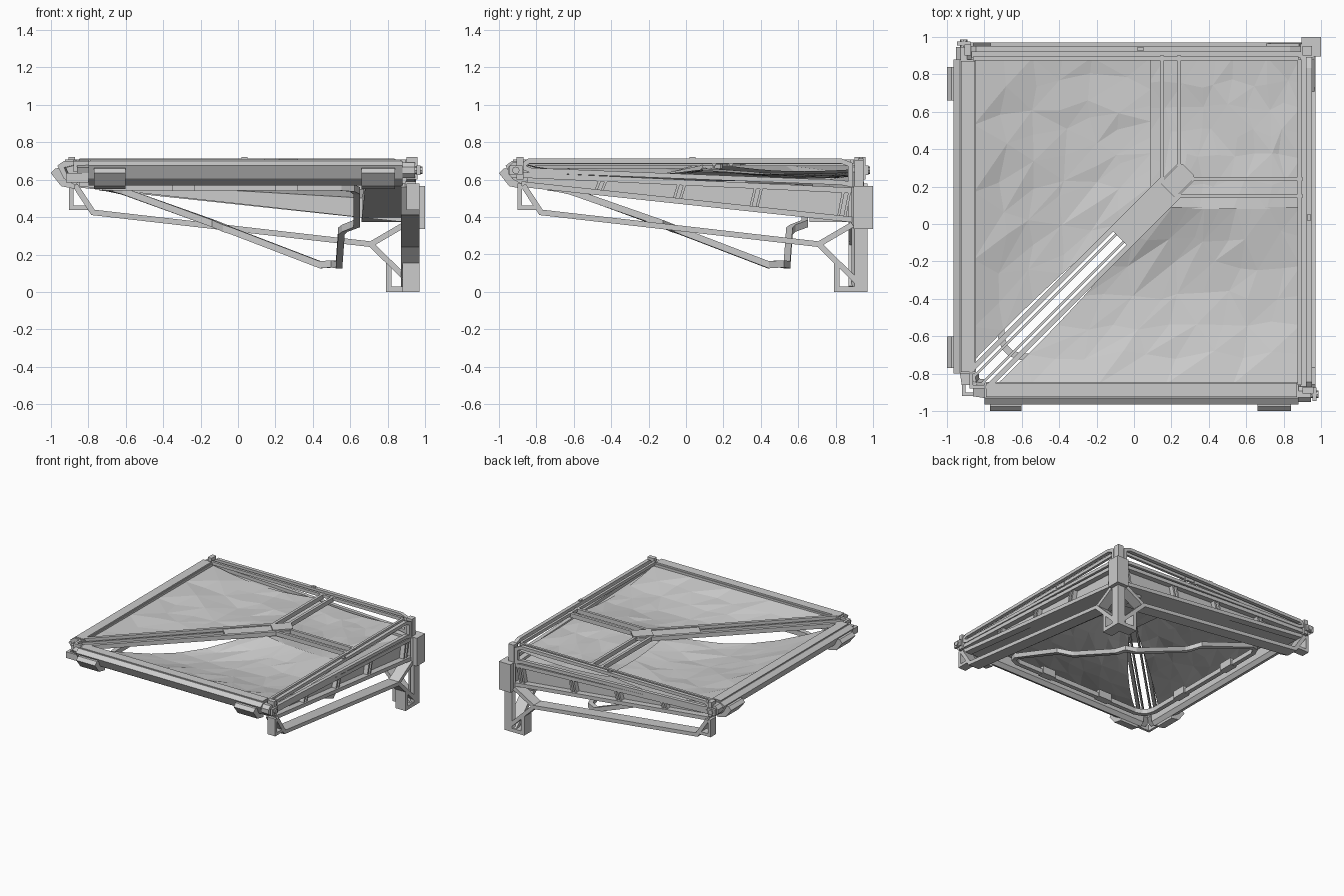
import bpy, math, random
from mathutils import Vector

if "Cube" in bpy.data.objects:
    bpy.data.objects.remove(bpy.data.objects["Cube"])

random.seed(4)
X, Y, Z = Vector((1, 0, 0)), Vector((0, 1, 0)), Vector((0, 0, 1))


def make(name, verts, faces, mirror=True):
    """Add a mesh; mirror=True adds its twin across the x = y diagonal."""
    for tag, swap in (("", False), ("_twin", True)):
        if swap and not mirror:
            break
        vs = [(v[1], v[0], v[2]) if swap else tuple(v) for v in verts]
        fs = [f[::-1] for f in faces] if swap else faces
        me = bpy.data.meshes.new(name + tag)
        me.from_pydata(vs, [], fs)
        ob = bpy.data.objects.new(name + tag, me)
        bpy.context.collection.objects.link(ob)
        bpy.context.view_layer.objects.active = ob
        bpy.ops.object.select_all(action='DESELECT')
        ob.select_set(True)
        if not name.startswith("canopy"):
            bpy.ops.object.mode_set(mode='EDIT')
            bpy.ops.mesh.select_all(action='SELECT')
            bpy.ops.mesh.normals_make_consistent(inside=False)
            bpy.ops.object.mode_set(mode='OBJECT')


def loft(name, a, b, mirror=True):
    """Closed solid between two matching outlines."""
    n = len(a)
    faces = [tuple(range(n))[::-1], tuple(range(n, 2 * n))]
    faces += [(i, (i + 1) % n, n + (i + 1) % n, n + i) for i in range(n)]
    make(name, list(a) + list(b), faces, mirror)


def box(name, x0, x1, y0, y1, z0, z1, mirror=True):
    a = [(x0, y0, z0), (x1, y0, z0), (x1, y1, z0), (x0, y1, z0)]
    loft(name, a, [(x, y, z1) for x, y, z in a], mirror)


def sweep(name, pts, w, t, n, closed=False, mirror=True):
    """Mitred rectangular bar: w wide across the path, t thick along n."""
    pts = [Vector(p) for p in pts]
    N, verts, faces = len(pts), [], []
    for i, p in enumerate(pts):
        prev = pts[i - 1] if (i or closed) else None
        nxt = pts[(i + 1) % N] if (i < N - 1 or closed) else None
        ds = [(q - r).cross(n).normalized() for q, r in ((p, prev), (nxt, p)) if q is not None and r is not None]
        s = sum(ds, Vector()).normalized()
        s = s * (w / 2 / max(0.4, s.dot(ds[0])))
        k = n * (t / 2)
        verts += [p - s - k, p + s - k, p + s + k, p - s + k]
    for i in range(N if closed else N - 1):
        j = (i + 1) % N
        faces += [(4 * i + q, 4 * i + (q + 1) % 4, 4 * j + (q + 1) % 4, 4 * j + q) for q in range(4)]
    if not closed:
        faces += [(3, 2, 1, 0), tuple(4 * N - 4 + q for q in range(4))]
    make(name, verts, faces, mirror)


def wall(x, pts):
    return [(x, y, z) for y, z in pts]


# Front and left edge beams: flat top, undercut outer face
prof = [(-.965, .675), (-.93, .70), (-.845, .695), (-.845, .60), (-.87, .57), (-.93, .605)]
loft("edge_beam", [(-.80, y, z) for y, z in prof], [(.88, y, z) for y, z in prof])
box("edge_beam_cap", -.79, .87, -.925, -.85, .695, .708)
tip = [(-.93, .665), (-.85, .685), (-.83, .64), (-.90, .60)]
loft("beam_corner_tip", [(-.80, y, z) for y, z in tip], [(-.86, y * .99, z) for y, z in tip])
sweep("corner_bracket", [(-.91, -.80, .61), (-.91, -.91, .61), (-.80, -.91, .61)], .02, .05, Z, mirror=False)

# Undercut housings clipped below the beams
for x0, x1 in ((-.77, -.60), (.66, .84)):
    hp = [(-.93, .665), (-.975, .66), (-1.0, .635), (-.945, .565), (-.87, .55), (-.87, .60)]
    loft("beam_housing", [(x0, y, z) for y, z in hp], [(x1, y, z) for y, z in hp])

# Rounded hinge end where the beam meets the wall
ring = [(-.91 + .045 * math.cos(a), .65 + .045 * math.sin(a)) for a in [math.pi / 4 * i + .39 for i in range(8)]]
loft("hinge_end", wall(.88, ring), wall(.945, ring))
pin = [(-.91 + .02 * math.cos(a), .65 + .02 * math.sin(a)) for a in [math.pi / 4 * i for i in range(8)]]
loft("hinge_pin", wall(.94, pin), wall(.985, pin))
box("hinge_knob", .955, .975, -.945, -.875, .625, .675)

# Sloping box beam along each wall, framed with ribs on the outer face
loft("wall_panel",
     [(.68, -.85, .565), (.90, -.85, .565), (.90, -.85, .62), (.68, -.85, .59)],
     [(.66, .87, .375), (.90, .87, .375), (.90, .87, .54), (.66, .87, .49)])
top = lambda y: .625 - (y + .87) * .047
low = lambda y: .575 - (y + .87) * .107
sweep("panel_top_rail", wall(.917, [(-.88, top(-.88)), (.90, top(.9))]), .03, .055, X)
sweep("panel_bottom_rail", wall(.922, [(-.88, low(-.88)), (.90, low(.9))]), .03, .06, X)
for y in (-.46, -.04, .37, .84):
    for s in (-.012, .022):
        sweep("panel_rib", wall(.915, [(y + s - .015, low(y)), (y + s + .015, top(y))]), .014, .045, X)

# Raised tube loop above the wall
sweep("top_rail", wall(.935, [(-.84, .70), (.83, .70), (.88, .68), (.88, .575), (.83, .585), (-.83, .65), (-.88, .67)]),
      .026, .03, X, closed=True)
sweep("inner_top_rail", wall(.885, [(-.86, .695), (.88, .695)]), .025, .02, X)
box("rail_clip", .90, .96, -.905, -.87, .60, .72)
box("rail_stud", .925, .945, .02, .05, .71, .722)

# Wide lower brace rail with forked end and small end bracket
sweep("lower_brace", wall(.92, [(-.87, .57), (-.775, .425), (.71, .255), (.95, .02)]), .03, .10, X)
sweep("brace_fork", wall(.92, [(.71, .255), (.89, .36)]), .03, .09, X)
sweep("end_bracket", wall(.935, [(-.89, .58), (-.89, .45), (-.80, .45)]), .024, .07, X)

# Corner post, foot and cover block
pp = [(.885, .95), (.95, .885), (.97, .90), (.97, .97), (.90, .97)]
loft("corner_post", [(x, y, .01) for x, y in pp], [(x, y, .56) for x, y in pp], False)
box("post_cover", .895, 1.0, .895, 1.0, .335, .565, False)
box("post_top", .90, .95, .90, .95, .55, .705, False)
sweep("post_foot", wall(.925, [(.805, .16), (.805, .015), (.97, .015)]), .03, .09, X)

# Twin diagonal ridge bars, centre plate and branch bars
sweep("ridge_bar", [(-.79, -.88, .69), (.24, .15, .69)], .026, .035, Z)
sweep("ridge_bar_lip", [(-.81, -.85, .675), (.19, .15, .675)], .014, .03, Z)
plate = [(-.12, -.03), (-.03, -.12), (.22, .13), (.33, .24), (.24, .33), (.13, .22)]
loft("ridge_plate", [(x, y, .68) for x, y in plate], [(x, y, .70) for x, y in plate], False)
hub = [(.14, .22), (.22, .14), (.32, .24), (.32, .26), (.26, .32), (.24, .32)]
loft("hub_cap", [(x, y, .70) for x, y in hub], [(x, y, .712) for x, y in hub], False)
for y in (.15, .24):
    sweep("branch_bar", [(.22 if y < .2 else .29, y, .69), (.90, y, .69)], .022, .035, Z)
box("ridge_end", -.88, -.80, -.88, -.86, .64, .70)

# Bent tube loop hanging below the roof
loop = [(.51, .51, .15), (.54, .44, .145), (.553, -.03, .325), (.57, -.07, .34), (.635, -.13, .365),
        (.635, -.62, .54), (.61, -.68, .555), (.55, -.71, .56), (-.60, -.71, .56), (-.66, -.69, .56)]
loop = loop + [(y, x, z) for x, y, z in loop[:0:-1]]
sweep("hanging_tube", loop, .035, .038, Z, closed=True, mirror=False)
for x in (-.35, .2):
    box("tube_clamp", x, x + .12, -.74, -.68, .54, .60)


def cloth(name, A, B, C, D, sag, bow, mirror=True, nu=9, nv=6):
    """Sagging low-poly fabric spanning four corners."""
    A, B, C, D = map(Vector, (A, B, C, D))
    vs, fs = [], []
    for j in range(nv + 1):
        for i in range(nu + 1):
            u, v = i / nu, j / nv
            p = A.lerp(B, u).lerp(D.lerp(C, u), v)
            p.z -= sag * math.sin(math.pi * v) * (1 - .5 * u) + .025 * math.sin(math.pi * u) * v
            p.x += bow * math.sin(math.pi * v) * (1 - u)
            if 0 < i < nu and 0 < j < nv:
                p += Vector((random.uniform(-.03, .03), random.uniform(-.03, .03), random.uniform(-.008, .008)))
            vs.append(p)
    for j in range(nv):
        for i in range(nu):
            a = j * (nu + 1) + i
            b, c, d = a + 1, a + nu + 2, a + nu + 1
            fs += [(a, b, c), (a, c, d)] if (i + j) % 2 else [(a, b, d), (b, c, d)]
    make(name, vs, fs, mirror)


# Fabric roof: two large side panels and the back corner panel
cloth("canopy_side", (-.73, -.855, .685), (.89, -.855, .675), (.89, .09, .655), (.12, .09, .69), .09, .04)
cloth("canopy_corner", (.08, .08, .67), (.89, .08, .64), (.89, .89, .64), (.08, .89, .64), .02, 0, False)
